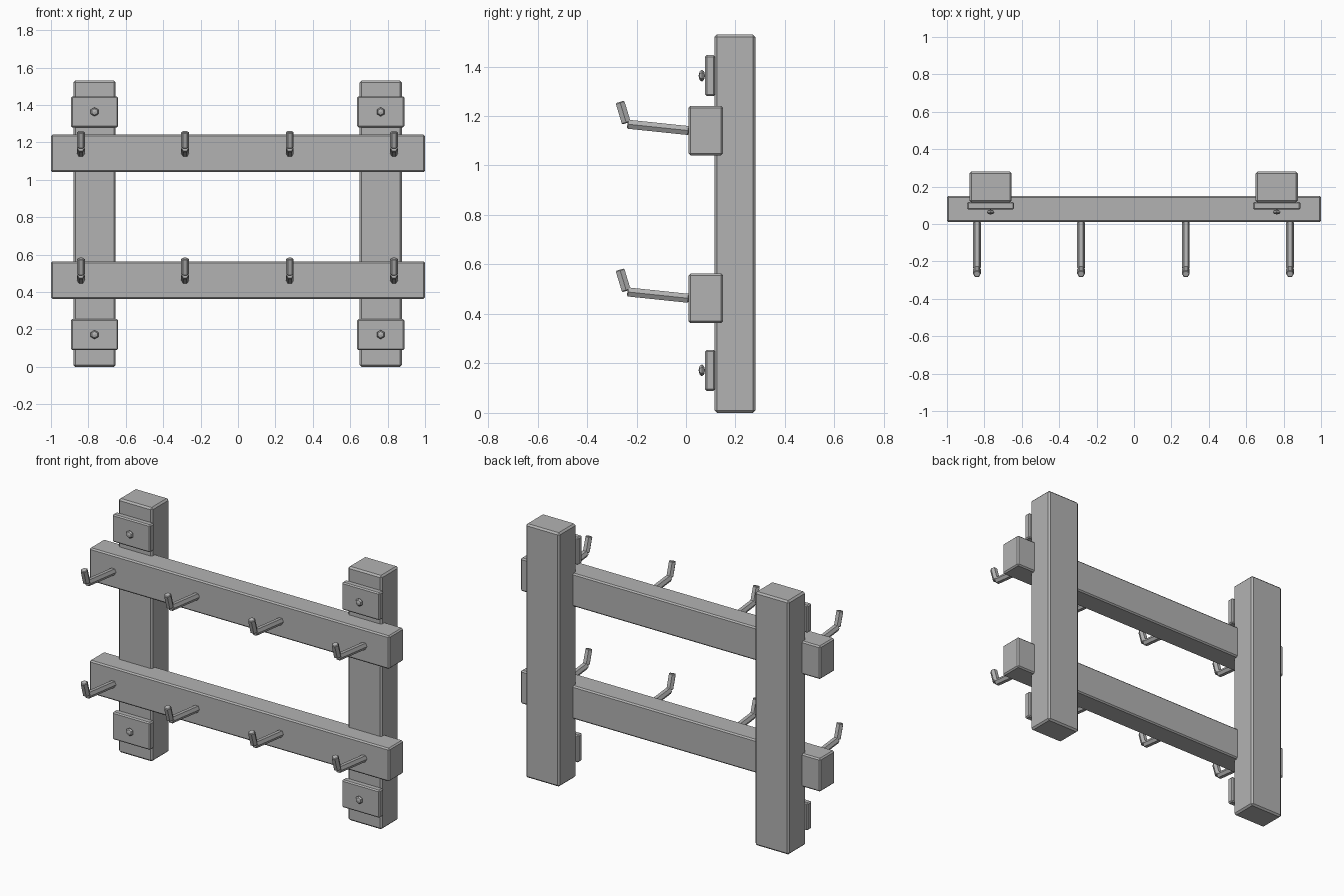
import bpy
from math import pi
from mathutils import Vector, Matrix

cube = bpy.data.objects.get("Cube")
if cube:
    bpy.data.objects.remove(cube, do_unlink=True)

grey = bpy.data.materials.new("plain grey")
grey.use_nodes = True
colour = (0.45, 0.45, 0.45, 1)
grey.diffuse_color = colour
grey.node_tree.nodes["Principled BSDF"].inputs["Base Color"].default_value = colour


def finish(name, bevel=0):
    obj = bpy.context.object
    obj.name = name
    obj.data.materials.append(grey)
    if bevel:
        mod = obj.modifiers.new("Bevel", "BEVEL")
        mod.width = bevel
        mod.segments = 1
        mod.limit_method = "ANGLE"
        mod.angle_limit = 1.2
    return obj


def box(name, low, high, bevel):
    low, high = Vector(low), Vector(high)
    bpy.ops.mesh.primitive_cube_add(size=1)
    obj = finish(name, bevel)
    obj.data.transform(Matrix.Translation((low + high) / 2)
                       @ Matrix.Diagonal((*(high - low), 1)))


def rod(name, start, end, radius, bevel):
    # Six-sided rod with its side corners pointing along x
    start, end = Vector(start), Vector(end)
    axis = (end - start).normalized()
    side = Vector((1, 0, 0))
    turn = Matrix((side, axis.cross(side), axis)).transposed().to_4x4()
    bpy.ops.mesh.primitive_cylinder_add(vertices=6, radius=radius,
                                        depth=(end - start).length)
    obj = finish(name, bevel)
    obj.data.transform(Matrix.Translation((start + end) / 2) @ turn
                       @ Matrix.Rotation(pi / 6, 4, "Z"))


# Posts with mounting plates and bolts
for side, x in (("right", -0.767), ("left", 0.763)):
    box(f"{side}_post", (x - 0.113, 0.115, 0), (x + 0.113, 0.28, 1.53), 0.01)
    for level, z in (("lower", 0.172), ("upper", 1.363)):
        box(f"{side}_{level}_plate", (x - 0.126, 0.077, z - 0.083),
            (x + 0.126, 0.118, z + 0.083), 0.007)
        bpy.ops.mesh.primitive_uv_sphere_add(segments=6, ring_count=4, radius=1)
        bolt = finish(f"{side}_{level}_bolt")
        bolt.data.transform(Matrix.Translation((x, 0.064, z))
                            @ Matrix.Diagonal((0.024, 0.013, 0.024, 1))
                            @ Matrix.Rotation(pi / 2, 4, "X"))

# Rails with their rows of hooks
for level, z in (("lower", 0.463), ("upper", 1.141)):
    box(f"{level}_rail", (-1, 0.01, z - 0.1), (1, 0.15, z + 0.1), 0.008)
    for i, x in enumerate((-0.84, -0.283, 0.277, 0.834), 1):
        rod(f"{level}_hook_arm_{i}", (x, 0.012, z), (x, -0.237, z + 0.026),
            0.021, 0.004)
        rod(f"{level}_hook_tip_{i}", (x, -0.241, z + 0.03), (x, -0.267, z + 0.116),
            0.021, 0.004)
